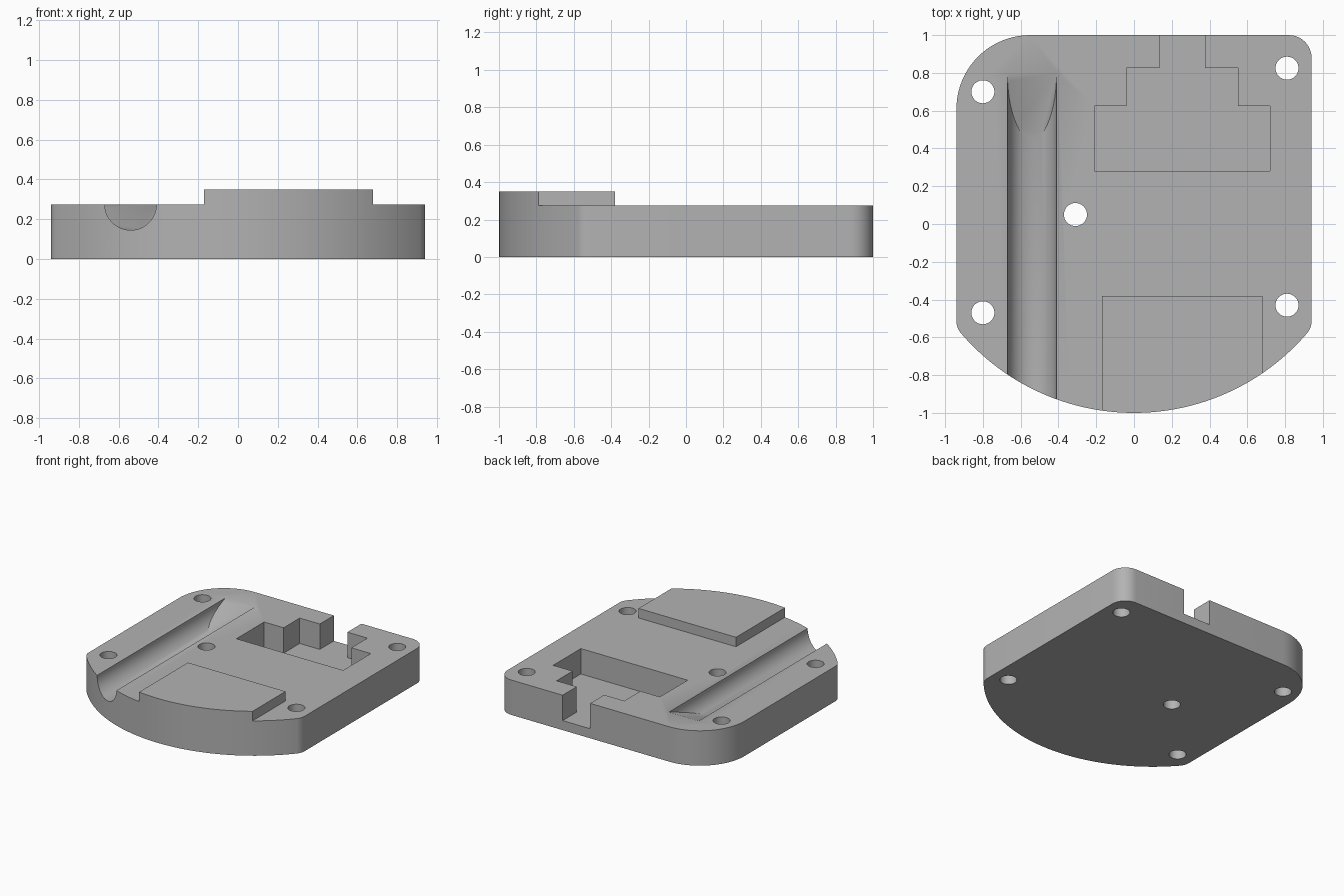
import bpy
import bmesh
from math import sin, cos, pi, atan2, hypot

cube = bpy.data.objects.get("Cube")
if cube:
    bpy.data.objects.remove(cube, do_unlink=True)

TOP, PAD_TOP, FLOOR = 0.275, 0.35, 0.075
HALF_W = 0.94

grey = bpy.data.materials.new("plain grey")
grey.use_nodes = True
colour = (0.45, 0.45, 0.45, 1)
grey.diffuse_color = colour
grey.node_tree.nodes["Principled BSDF"].inputs["Base Color"].default_value = colour


def arc(cx, cy, r, a0, a1, n):
    steps = [a0 + (a1 - a0) * i / n for i in range(n + 1)]
    return [(cx + r * cos(a), cy + r * sin(a)) for a in steps]


def loft(name, bottom, top):
    """Closed solid between two matching rings of points."""
    bm = bmesh.new()
    a = [bm.verts.new(p) for p in bottom]
    b = [bm.verts.new(p) for p in top]
    bm.faces.new(a)
    bm.faces.new(b)
    for i in range(len(a)):
        j = (i + 1) % len(a)
        bm.faces.new((a[i], a[j], b[j], b[i]))
    bmesh.ops.recalc_face_normals(bm, faces=bm.faces)
    mesh = bpy.data.meshes.new(name)
    bm.to_mesh(mesh)
    bm.free()
    mesh.materials.append(grey)
    obj = bpy.data.objects.new(name, mesh)
    bpy.context.collection.objects.link(obj)
    return obj


def prism(name, outline, z0, z1):
    return loft(name, [(x, y, z0) for x, y in outline],
                [(x, y, z1) for x, y in outline])


def cut(body, cutter):
    mod = body.modifiers.new(cutter.name, "BOOLEAN")
    mod.operation = "DIFFERENCE"
    mod.solver = "EXACT"
    mod.object = cutter
    bpy.context.view_layer.objects.active = body
    bpy.ops.object.modifier_apply(modifier=mod.name)
    bpy.data.objects.remove(cutter, do_unlink=True)


# Plate outline: bowed front, small front fillets, unequal back corners
R, cy, r = 1.206, 0.206, 0.1
fx = HALF_W - r
fy = cy - (((R - r) ** 2 - fx ** 2) ** 0.5)
tangent = atan2(fy - cy, fx)
outline = arc(0, cy, R, -pi - tangent, tangent, 48)
outline += arc(fx, fy, r, tangent, 0, 8)[1:]
outline += arc(HALF_W - 0.12, 0.88, 0.12, 0, pi / 2, 10)
outline += arc(-HALF_W + 0.39, 0.61, 0.39, pi / 2, pi, 20)
outline += arc(-fx, fy, r, pi, 2 * pi - pi - tangent, 8)[:-1]
plate = prism("base_plate", outline, 0, PAD_TOP)

# Lower the deck everywhere except the raised front pad
cut(plate, prism("deck_cutter", [
    (-1.5, -1.5), (-0.17, -1.5), (-0.17, -0.38), (0.68, -0.38),
    (0.68, -1.5), (1.5, -1.5), (1.5, 1.5), (-1.5, 1.5)], TOP, 0.6))

# Stepped pocket opening through the back edge
half = [(0.465, 0.28), (0.465, 0.625), (0.295, 0.625),
        (0.295, 0.825), (0.12, 0.825), (0.12, 1.2)]
pocket = [(0.255 + x, y) for x, y in half]
pocket += [(0.255 - x, y) for x, y in reversed(half)]
cut(plate, prism("pocket_cutter", pocket, FLOOR, 0.5))

# Round groove from the front, ending in a sloped ramp
ring = arc(-0.54, TOP, 0.13, 0, 2 * pi, 48)[:-1]
cut(plate, loft("groove_cutter", [(x, -1.3, z) for x, z in ring],
                [(x, 0.8 + (z - TOP) * 2.7, z) for x, z in ring]))

# Screw holes
for x, y in [(-0.8, 0.7), (0.81, 0.825), (-0.31, 0.05),
             (-0.8, -0.47), (0.81, -0.43)]:
    cut(plate, prism("hole_cutter", arc(x, y, 0.061, 0, 2 * pi, 32)[:-1], -0.1, 0.5))

# Smooth curved walls, crisp edges
bpy.ops.object.select_all(action="DESELECT")
plate.select_set(True)
bpy.context.view_layer.objects.active = plate
bpy.ops.object.shade_smooth_by_angle(angle=pi / 6)
